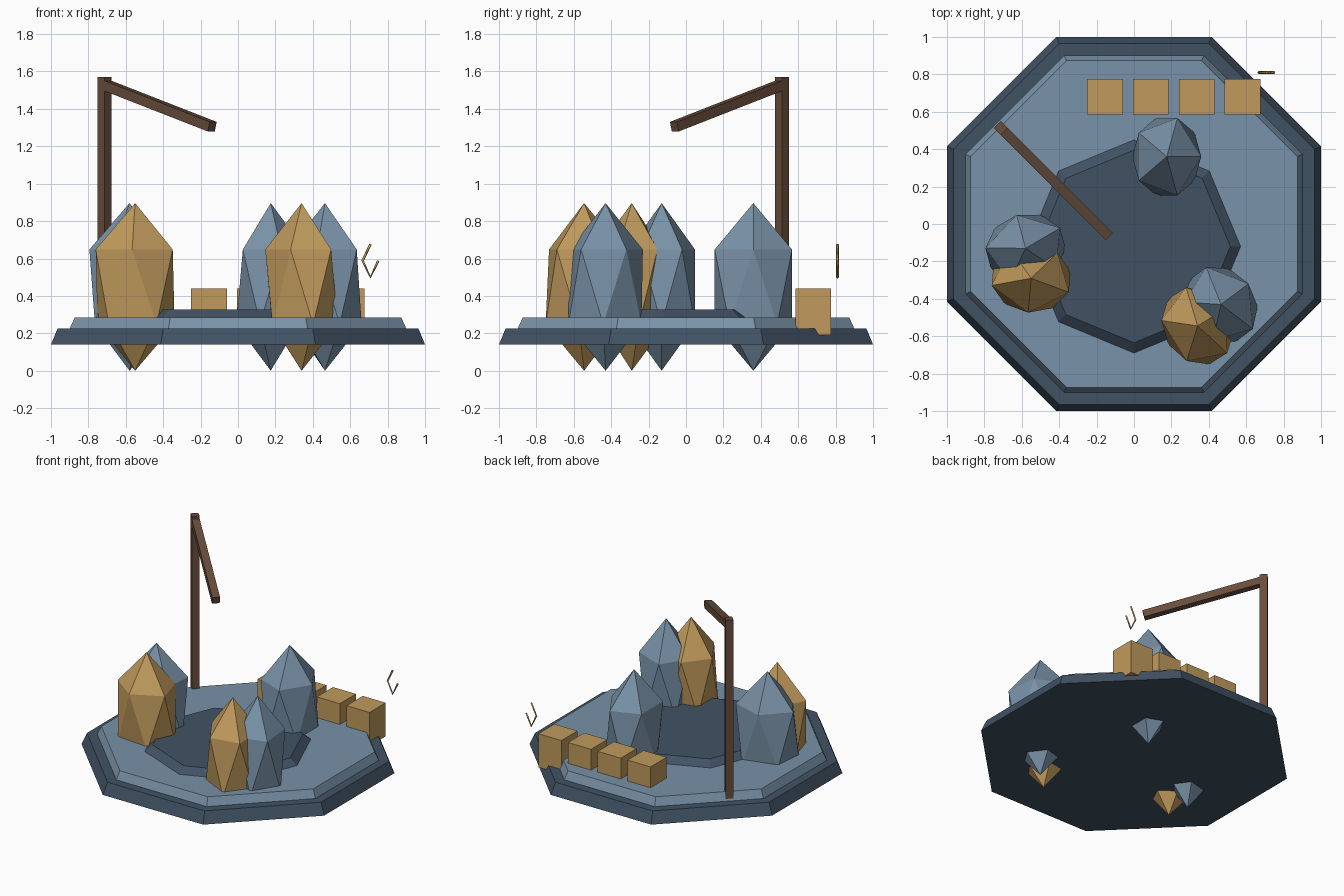
import bpy
import bmesh
from math import cos, sin, pi, radians
from mathutils import Vector

cube = bpy.data.objects.get("Cube")
if cube:
    bpy.data.objects.remove(cube, do_unlink=True)


def material(name, rgb):
    color = [(c / 255 / 12.92) if c < 11 else ((c / 255 + 0.055) / 1.055) ** 2.4 for c in rgb] + [1]
    mat = bpy.data.materials.new(name)
    mat.use_nodes = True
    mat.diffuse_color = color
    mat.node_tree.nodes["Principled BSDF"].inputs["Base Color"].default_value = color
    return mat


stone = material("blue grey stone", (121, 146, 168))
slate = material("dark slate", (65, 82, 100))
gold = material("tan gold", (192, 154, 92))
wood = material("brown wood", (104, 77, 60))


def finish(obj, name, mat):
    obj.name = name
    obj.data.materials.append(mat)
    return obj


def octagon_slab(name, mat, low, high, center_y=0, phase=0.0):
    """Tapered octagonal slab; low and high are (circumradius, z)."""
    bm = bmesh.new()
    rings = [[bm.verts.new((r * cos(phase + i * pi / 4), center_y + r * sin(phase + i * pi / 4), z))
              for i in range(8)] for r, z in (low, high)]
    bm.faces.new(rings[0][::-1])
    bm.faces.new(rings[1])
    for i in range(8):
        j = (i + 1) % 8
        bm.faces.new((rings[0][i], rings[0][j], rings[1][j], rings[1][i]))
    mesh = bpy.data.meshes.new(name)
    bm.to_mesh(mesh)
    bm.free()
    obj = bpy.data.objects.new(name, mesh)
    bpy.context.collection.objects.link(obj)
    return finish(obj, name, mat)


def box(name, mat, center, size, rotation=(0, 0, 0)):
    bpy.ops.mesh.primitive_cube_add(size=1, location=center, rotation=rotation)
    obj = bpy.context.object
    obj.scale = size
    return finish(obj, name, mat)


def crystal(name, mat, x, y, turn):
    """Tall icosahedron, narrower along its own x axis."""
    bpy.ops.mesh.primitive_ico_sphere_add(subdivisions=1, radius=1, location=(x, y, 0.448),
                                          rotation=(0, 0, radians(turn)))
    obj = bpy.context.object
    obj.scale = (0.206, 0.243, 0.448)
    return finish(obj, name, mat)


# Stepped octagonal platform
to_corner = 1 / cos(pi / 8)
octagon_slab("base_plinth", slate, (to_corner, 0.14), (0.965 * to_corner, 0.225), phase=pi / 8)
octagon_slab("upper_deck", stone, (0.9 * to_corner, 0.225), (0.873 * to_corner, 0.285), phase=pi / 8)
octagon_slab("center_dais", slate, (0.57, 0.285), (0.515, 0.328), center_y=-0.12)

# Rock crystals piercing the platform
crystal("back_stone_crystal", stone, 0.175, 0.36, 0)
crystal("right_stone_crystal", stone, -0.58, -0.13, 105)
crystal("left_stone_crystal", stone, 0.465, -0.43, 37)
crystal("right_gold_crystal", gold, -0.55, -0.29, 265)
crystal("left_gold_crystal", gold, 0.34, -0.545, 32)

# Row of crates at the back
for i in range(4):
    box(f"crate_{i + 1}", gold, (-0.155 + i * 0.245, 0.68, 0.315), (0.19, 0.19, 0.25))

# Post with a sloping arm
box("post", wood, (-0.713, 0.513, 0.897), (0.053, 0.053, 1.346), (0, 0, pi / 4))
start, end = Vector((-0.713, 0.513, 1.53)), Vector((-0.138, -0.062, 1.305))
span = end - start
box("sloping_arm", wood, (start + end) / 2, (0.053, 0.053, span.length),
    span.to_track_quat("Z", "Y").to_euler())

# Small open hook
curve = bpy.data.curves.new("hook", "CURVE")
curve.dimensions = "3D"
curve.bevel_depth = 0.007
curve.bevel_resolution = 0
curve.use_fill_caps = True
path = curve.splines.new("POLY")
path.points.add(3)
for i, point in enumerate(path.points):
    angle = pi / 2 + i * pi / 2
    point.co = (0.708 + 0.042 * cos(angle), 0.81, 0.588 + 0.088 * sin(angle), 1)
hook = bpy.data.objects.new("hook", curve)
bpy.context.collection.objects.link(hook)
finish(hook, "hook", gold)
